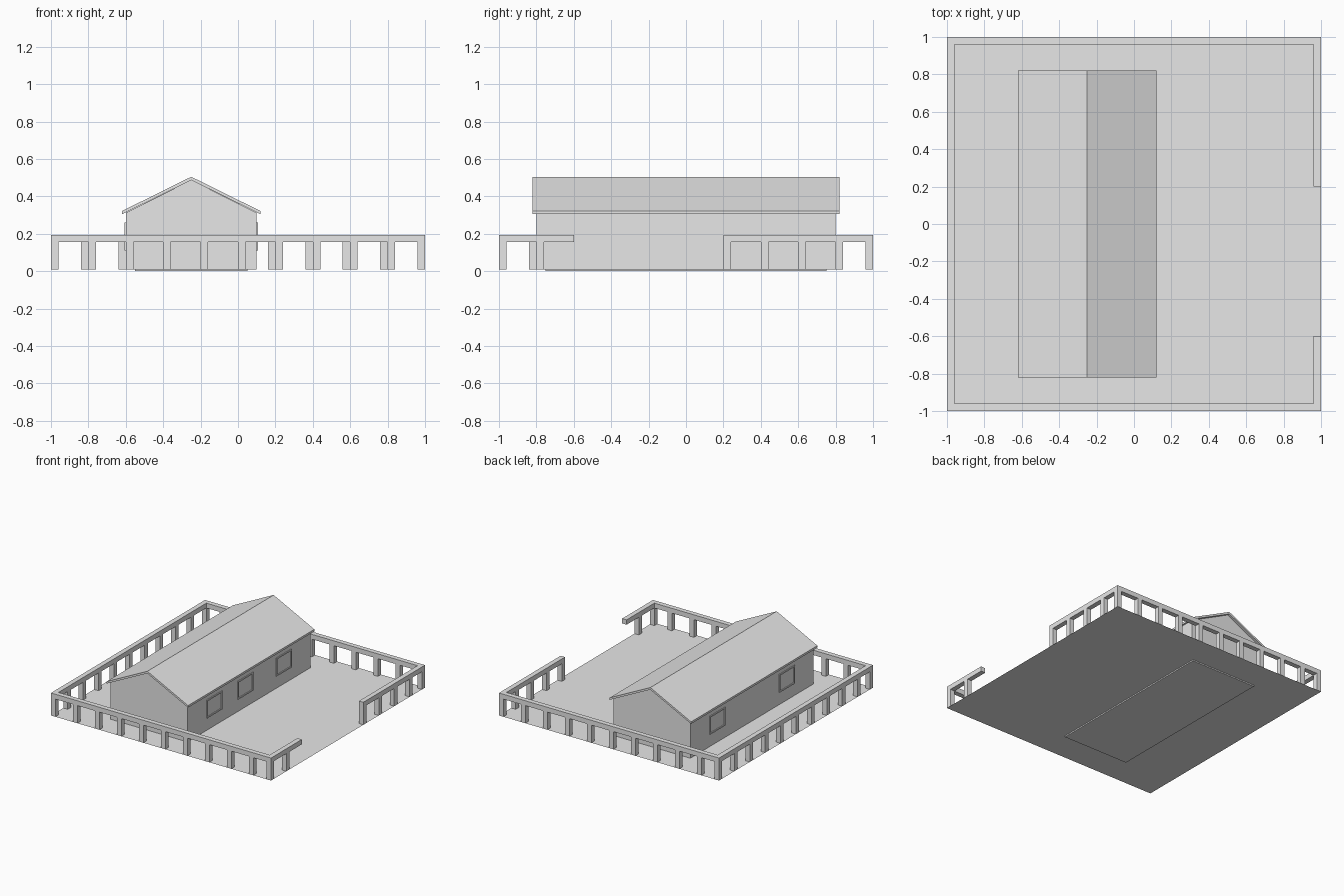
import bpy, bmesh, math
from mathutils import Matrix

if "Cube" in bpy.data.objects:
    bpy.data.objects.remove(bpy.data.objects["Cube"])

grey = bpy.data.materials.new("plain_grey")
grey.diffuse_color = (0.8, 0.8, 0.8, 1)
grey.use_nodes = True
grey.node_tree.nodes["Principled BSDF"].inputs["Base Color"].default_value = grey.diffuse_color


def finish(name, bm, recalc=True):
    if recalc:
        bmesh.ops.recalc_face_normals(bm, faces=bm.faces)
    me = bpy.data.meshes.new(name)
    bm.to_mesh(me)
    bm.free()
    me.materials.append(grey)
    ob = bpy.data.objects.new(name, me)
    bpy.context.collection.objects.link(ob)
    return ob


def add_box(bm, x0, x1, y0, y1, z0, z1):
    m = Matrix.Translation(((x0 + x1) / 2, (y0 + y1) / 2, (z0 + z1) / 2))
    m = m @ Matrix.Diagonal((x1 - x0, y1 - y0, z1 - z0, 1))
    bmesh.ops.create_cube(bm, size=1, matrix=m)


def extrude_profile(name, pts, y0, y1):
    """Extrude an x-z outline along y."""
    bm = bmesh.new()
    face = bm.faces.new([bm.verts.new((x, y0, z)) for x, z in pts])
    ext = bmesh.ops.extrude_face_region(bm, geom=[face])["geom"]
    bmesh.ops.translate(bm, vec=(0, y1 - y0, 0),
                        verts=[v for v in ext if isinstance(v, bmesh.types.BMVert)])
    return finish(name, bm)


G = 0.01  # yard level

# Yard sheet
bm = bmesh.new()
bmesh.ops.create_grid(bm, x_segments=1, y_segments=1, size=1,
                      matrix=Matrix.Translation((0, 0, G)))
finish("yard", bm, recalc=False)

# Foundation slab showing under the yard
bm = bmesh.new()
add_box(bm, -0.55, 0.05, -0.75, 0.75, 0, G + 0.005)
finish("foundation", bm)

# House body with gables
extrude_profile("house_walls",
                [(-0.6, G), (0.1, G), (0.1, 0.312), (-0.25, 0.487), (-0.6, 0.312)],
                -0.8, 0.8)

# Pitched roof with overhang
extrude_profile("roof",
                [(-0.62, 0.305), (-0.25, 0.487), (0.12, 0.305),
                 (0.12, 0.322), (-0.25, 0.505), (-0.62, 0.322)],
                -0.82, 0.82)


# Windows: slim frame around a pane set on the wall
def window(name, x, side, y):
    bm = bmesh.new()
    xa, xb = sorted((x - side * 0.01, x + side * 0.006))
    y0, y1, z0, z1, w = y - 0.1, y + 0.1, 0.11, 0.26, 0.011
    add_box(bm, xa, xb, y0, y1, z0, z0 + w)
    add_box(bm, xa, xb, y0, y1, z1 - w, z1)
    add_box(bm, xa, xb, y0, y0 + w, z0 + w, z1 - w)
    add_box(bm, xa, xb, y1 - w, y1, z0 + w, z1 - w)
    finish(name, bm)


for i, y in enumerate((-0.45, -0.05, 0.45)):
    window(f"right_window_{i + 1}", 0.1, 1, y)
for i, y in enumerate((-0.45, 0.45)):
    window(f"left_window_{i + 1}", -0.6, -1, y)


# Fence: one side built along the front edge, then turned to each side
def fence(name, turn, spans):
    bm = bmesh.new()
    for a, b in spans:
        add_box(bm, a, b, -1, -0.96, 0.155, 0.195)
        for i in range(10):
            p = -1 + 0.2 * i
            if a - 0.001 <= p < b - 0.001:
                add_box(bm, p, p + 0.04, -1, -0.96, G, 0.155)
    bm.transform(Matrix.Rotation(turn * math.pi / 2, 4, 'Z'))
    finish(name, bm)


full = [(-1, 0.96)]
fence("front_fence", 0, full)
fence("right_fence", 1, [(-1, -0.6), (0.2, 0.96)])  # gateway opening
fence("back_fence", 2, full)
fence("left_fence", 3, full)
